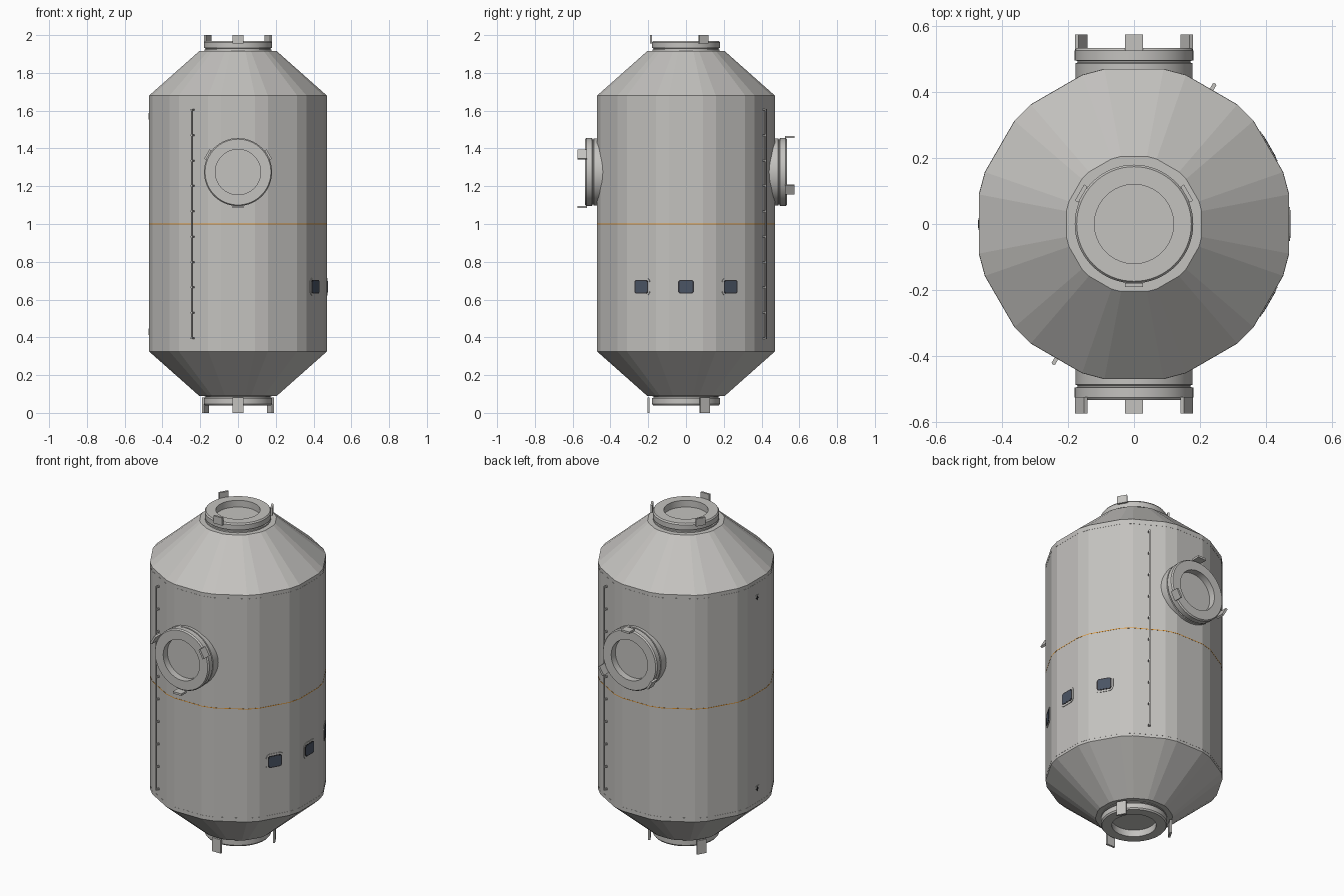
import bpy, bmesh
from math import radians, cos, sin, tau
from mathutils import Matrix

if "Cube" in bpy.data.objects:
    bpy.data.objects.remove(bpy.data.objects["Cube"])


def material(name, rgb):
    m = bpy.data.materials.new(name)
    m.use_nodes = True
    col = (*rgb, 1)
    m.diffuse_color = col
    m.node_tree.nodes["Principled BSDF"].inputs["Base Color"].default_value = col
    return m


HULL = material("hull_grey", (0.55, 0.54, 0.52))
GASKET = material("dark_gasket", (0.03, 0.03, 0.035))
GLASS = material("window_glass", (0.07, 0.09, 0.13))
ORANGE = material("orange_stripe", (0.75, 0.3, 0.03))


def finish(bm, name, mat, matrix=Matrix(), smooth=False):
    bmesh.ops.recalc_face_normals(bm, faces=bm.faces)
    mesh = bpy.data.meshes.new(name)
    bm.to_mesh(mesh)
    bm.free()
    mesh.materials.append(mat)
    ob = bpy.data.objects.new(name, mesh)
    ob.matrix_world = matrix
    bpy.context.collection.objects.link(ob)
    if smooth:
        bpy.ops.object.select_all(action="DESELECT")
        ob.select_set(True)
        bpy.context.view_layer.objects.active = ob
        bpy.ops.object.shade_smooth_by_angle(angle=radians(30))
    return ob


def lathe(name, profile, angles, mat, matrix=Matrix(), smooth=False, closed=False):
    """Sweep (radius, height) points round z, through the given angles."""
    bm = bmesh.new()
    rings = [[bm.verts.new((r * cos(a), r * sin(a), z)) for a in angles] for r, z in profile]
    n = len(angles)
    pairs = list(zip(rings, rings[1:]))
    if closed:
        pairs.append((rings[-1], rings[0]))
    else:
        bm.faces.new(rings[0])
        bm.faces.new(rings[-1])
    for lo, hi in pairs:
        for i in range(n):
            j = (i + 1) % n
            bm.faces.new((lo[i], lo[j], hi[j], hi[i]))
    return finish(bm, name, mat, matrix, smooth)


def block(name, size, mat, matrix, corner=0):
    """Box, with optional rounding of its four local-z edges."""
    bm = bmesh.new()
    bmesh.ops.create_cube(bm, size=1, matrix=Matrix.Diagonal((*size, 1)))
    if corner:
        edges = [e for e in bm.edges
                 if abs(e.verts[0].co.z - e.verts[1].co.z) > size[2] / 2]
        bmesh.ops.bevel(bm, geom=edges, offset=corner, segments=4,
                        profile=0.5, affect="EDGES")
    return finish(bm, name, mat, matrix)


def on_hull(azimuth, z, radius):
    """Frame on the hull side: local z points outward, local x down."""
    return (Matrix.Rotation(radians(azimuth), 4, "Z")
            @ Matrix.Translation((radius, 0, z))
            @ Matrix.Rotation(radians(90), 4, "Y"))


# Hull: twelve wide panels with narrow bevelled corners
R = 0.479
hull_angles = [radians(30 * k + d) for k in range(12) for d in (-10.8, 10.8)]
lathe("hull", [(0.209, 0.09), (R, 0.325), (R, 1.68), (0.209, 1.915)], hull_angles, HULL)


# Bands round the hull
def band(name, z, height, proud, mat):
    h = height / 2
    lathe(name, [(R - 0.01, z - h), (R + proud, z - h), (R + proud, z + h), (R - 0.01, z + h)],
          hull_angles, mat, closed=True)


band("lower_seam", 0.345, 0.008, 0.0008, HULL)
band("upper_seam", 1.655, 0.008, 0.0008, HULL)
band("middle_stripe", 1.0, 0.004, 0.0008, ORANGE)

# Docking ports, each a recessed collar with three guide latches
round_angles = [tau * i / 64 for i in range(64)]


def port(name, matrix, depth, latch_radius, latch_low, latch_high):
    lathe(name + "_collar",
          [(0.178, -depth), (0.178, -0.047), (0.172, -0.045), (0.172, -0.04), (0.18, -0.038),
           (0.18, -0.008), (0.174, 0), (0.12, 0), (0.12, -0.04)],
          round_angles, HULL, matrix, smooth=True)
    for i, a in enumerate((-90, 30, 150)):
        place = (matrix @ Matrix.Rotation(radians(a), 4, "Z")
                 @ Matrix.Translation((latch_radius, 0, (latch_low + latch_high) / 2)))
        block(f"{name}_latch_{i + 1}", (0.012, 0.056, latch_high - latch_low), HULL, place)


def turned(x, y, z, degrees, axis):
    return Matrix.Translation((x, y, z)) @ Matrix.Rotation(radians(degrees), 4, axis)


port("top_port", Matrix.Translation((0, 0, 1.97)), 0.07, 0.185, -0.015, 0.03)
port("bottom_port", turned(0, 0, 0.04, 180, "Y"), 0.07, 0.198, -0.042, 0.04)
port("front_port", turned(0, -0.535, 1.275, 90, "X"), 0.16, 0.185, -0.01, 0.04)
port("back_port", turned(0, 0.535, 1.275, -90, "X"), 0.16, 0.185, -0.01, 0.04)

# Windows on the left side
for i, az in enumerate((-30, 0, 30)):
    place = on_hull(az, 0.668, R * cos(radians(10.8)))
    block(f"window_frame_{i + 1}", (0.094, 0.104, 0.006), HULL, place, 0.024)
    block(f"window_gasket_{i + 1}", (0.072, 0.084, 0.008), GASKET, place, 0.014)
    block(f"window_pane_{i + 1}", (0.06, 0.07, 0.0095), GLASS, place, 0.008)

# Handrails with stand-offs
for side, az in (("front", -120), ("back", 60)):
    block(side + "_handrail", (1.22, 0.007, 0.007), HULL, on_hull(az, 1.0, 0.489))
    for i in range(10):
        block(f"{side}_handrail_post_{i + 1}", (0.008, 0.012, 0.03), HULL,
              on_hull(az, 0.395 + i * 1.21 / 9, 0.476))

# Small fittings on the right side
for label, z in (("lower", 0.43), ("upper", 1.57)):
    place = on_hull(180, z, R * cos(radians(10.8)))
    block(label + "_fitting_plate", (0.036, 0.036, 0.004), HULL, place, 0.006)
    for k, size in enumerate(((0.024, 0.006, 0.006), (0.006, 0.024, 0.0065))):
        block(f"{label}_fitting_slot_{k + 1}", size, GASKET, place)
